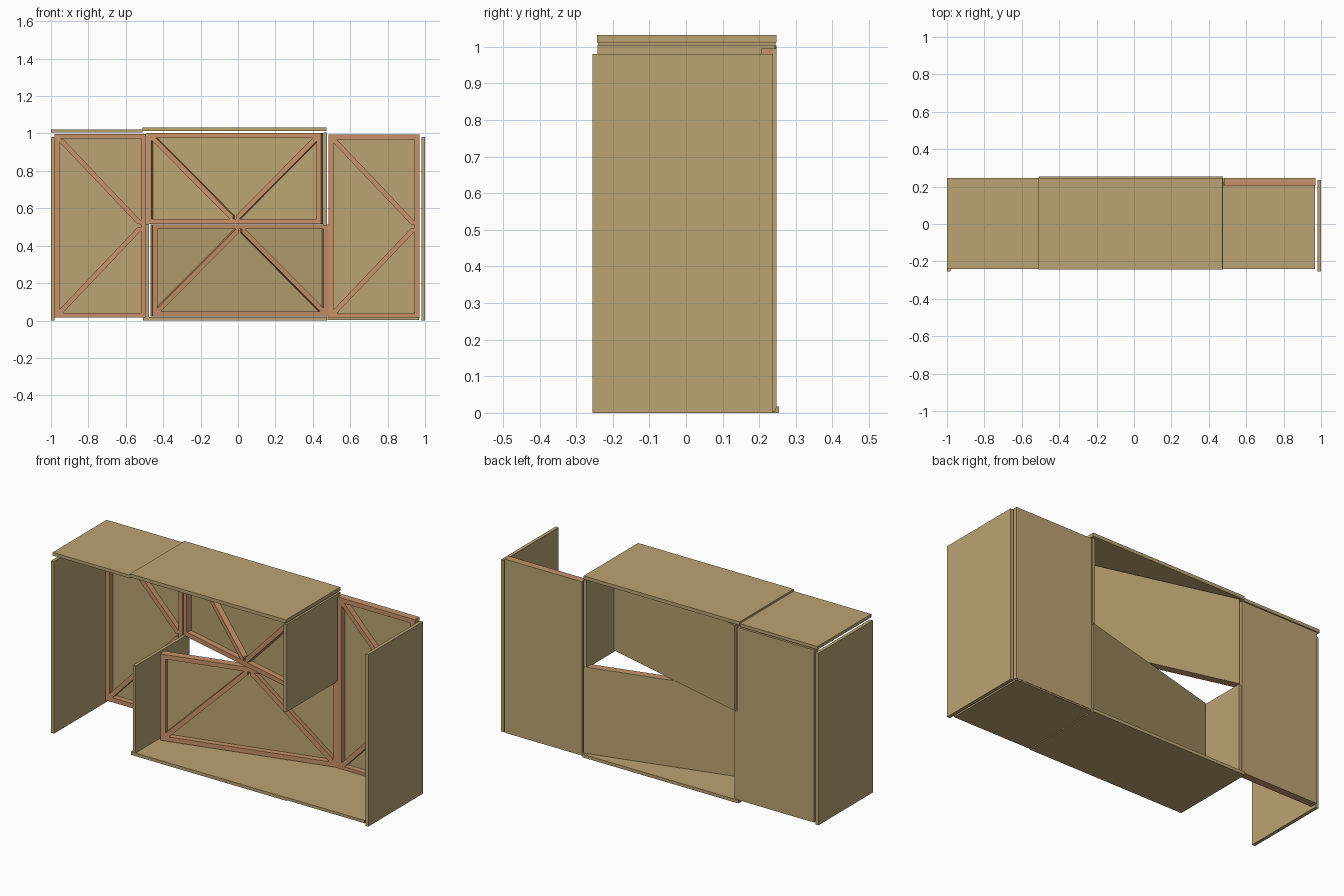
import bpy, bmesh, math
from mathutils import Matrix, Vector

if "Cube" in bpy.data.objects:
    bpy.data.objects.remove(bpy.data.objects["Cube"])


def material(name, rgb):
    m = bpy.data.materials.new(name)
    m.diffuse_color = (*rgb, 1)
    m.use_nodes = True
    m.node_tree.nodes["Principled BSDF"].inputs["Base Color"].default_value = m.diffuse_color
    return m


PLY = material("plywood tan", (0.50, 0.37, 0.17))
WOOD = material("timber orange", (0.58, 0.29, 0.14))
F = 0.026            # frame member width
PLY_T, FRAME_T = 0.010, 0.032


def prism(bm, pts, y0, y1):
    """Extrude an x-z outline from y0 to y1."""
    face = bm.faces.new([bm.verts.new((x, y0, z)) for x, z in pts])
    new = bmesh.ops.extrude_face_region(bm, geom=[face])
    verts = [g for g in new["geom"] if isinstance(g, bmesh.types.BMVert)]
    bmesh.ops.translate(bm, verts=verts, vec=(0, y1 - y0, 0))


def rect(x0, x1, z0, z1):
    return [(x0, z0), (x1, z0), (x1, z1), (x0, z1)]


def brace(a, b):
    """Bar outline with pointed, mitred ends."""
    a, b = Vector(a), Vector(b)
    d = (b - a).normalized()
    n = Vector((-d.y, d.x)) * F / 2
    p, q = a + d * F / 2, b - d * F / 2
    return [a, p + n, q + n, b, q - n, p - n]


def finish(name, bm, mat, matrix=Matrix()):
    bmesh.ops.recalc_face_normals(bm, faces=bm.faces)
    me = bpy.data.meshes.new(name)
    bm.to_mesh(me)
    bm.free()
    me.materials.append(mat)
    ob = bpy.data.objects.new(name, me)
    ob.matrix_world = matrix
    bpy.context.collection.objects.link(ob)


def board(name, x0, x1, y0, y1, z0, z1):
    bm = bmesh.new()
    prism(bm, rect(x0, x1, z0, z1), y0, y1)
    finish(name, bm, PLY)


def framed_panel(name, corner, w, h, braces, angle=0):
    """Plywood skin at the back with a braced timber frame on its front."""
    mat = Matrix.Translation(corner) @ Matrix.Rotation(math.radians(angle), 4, 'Z')
    bm = bmesh.new()
    prism(bm, rect(0, w, 0, h), -PLY_T, 0)
    finish(name + "_skin", bm, PLY, mat)
    bm = bmesh.new()
    y0, y1 = -PLY_T - FRAME_T, -PLY_T
    for x in (0, w - F):                       # stiles
        prism(bm, rect(x, x + F, F, h - F), y0, y1)
    for z in (0, h - F):                       # rails
        prism(bm, rect(0, w, z, z + F), y0, y1)
    for a, b in braces:
        prism(bm, brace(a, b), y0, y1)
    finish(name + "_frame", bm, WOOD, mat)


# outer back panels with chevron braces
W, H, g = 0.487, 0.983, 0.008
chevron = [((F, H - F), (W - F, H / 2 + g)), ((F, F), (W - F, H / 2 - g))]
framed_panel("left_back_panel", (-0.98, 0.247, 0.015), W, H, chevron)
framed_panel("right_back_panel", (0.484, 0.247, 0.012), W, H, chevron)

# centre panels swung 15 degrees in opposite directions
w, h, ang = 0.972, 0.492, 15
c, s = math.cos(math.radians(ang)), math.sin(math.radians(ang))
vee = [((F, h - F), (w / 2 - g, F)), ((w - F, h - F), (w / 2 + g, F))]
peak = [((F, F), (w / 2 - g, h - F)), ((w - F, F), (w / 2 + g, h - F))]
framed_panel("upper_centre_panel", (-0.478, 0.247, 0.517), w - 0.006, h - 0.006, vee, -ang)
framed_panel("lower_centre_panel", (0.472 - w * c, 0.247 - w * s, 0.022), w, h, peak, ang)

# side leaves
board("left_side", -1.0, -0.981, -0.255, 0.236, 0, 0.98)
board("right_side", 0.981, 1.0, -0.255, 0.236, 0, 0.98)

# half-height dividers
board("lower_left_divider", -0.495, -0.477, -0.24, 0.243, 0.019, 0.515)
board("upper_right_divider", 0.457, 0.475, -0.242, 0.243, 0.507, 1.005)

# roof and floor boards
board("centre_top", -0.51, 0.472, -0.243, 0.247, 1.012, 1.032)
board("left_top", -1.0, -0.511, -0.24, 0.245, 1.004, 1.022)
board("centre_bottom", -0.508, 0.476, -0.24, 0.254, 0, 0.018)
board("right_bottom", 0.478, 0.967, -0.24, 0.245, 0.004, 0.02)
